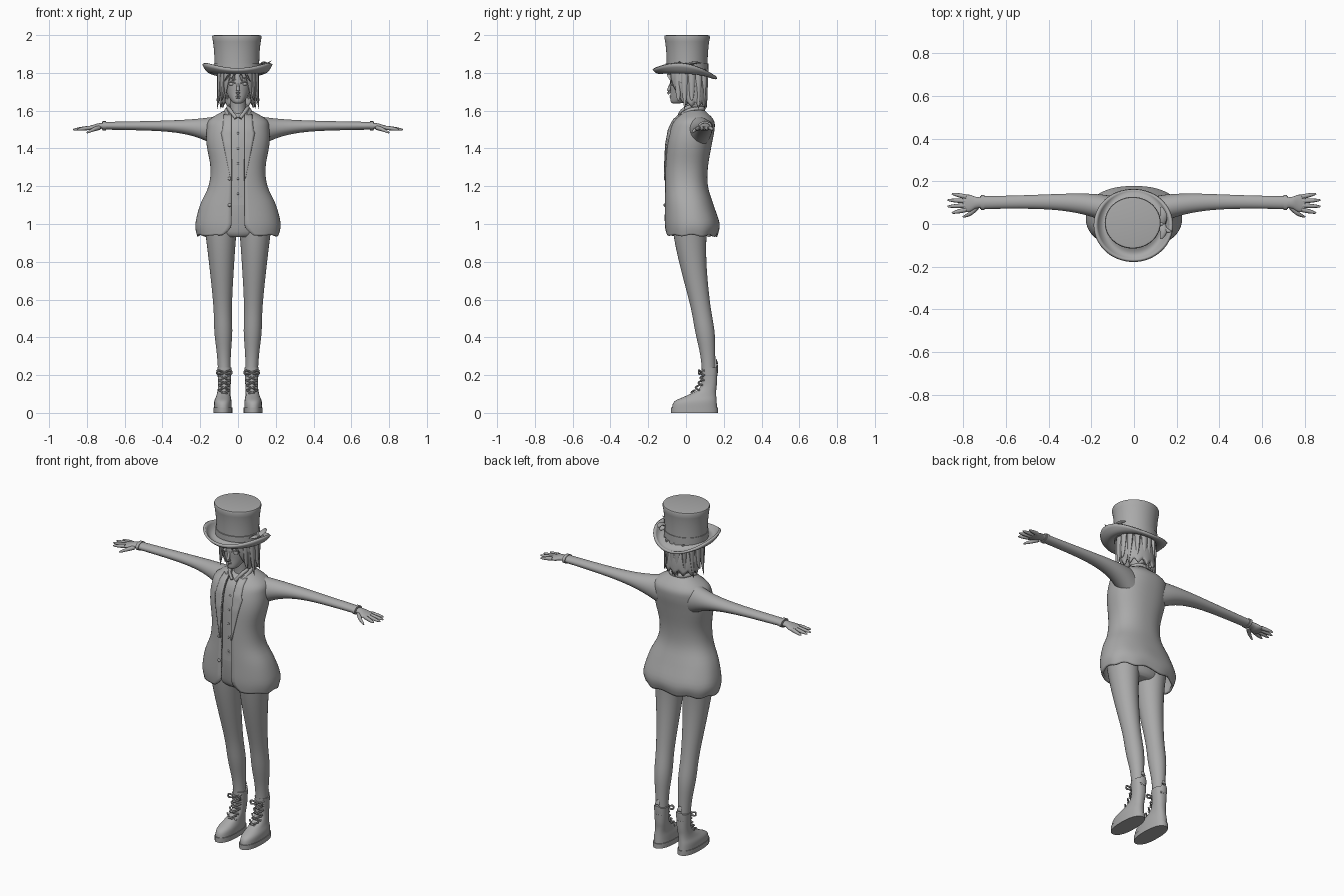
import bpy, bmesh
from math import sin, cos, pi, asin, exp, copysign
from mathutils import Vector

cube = bpy.data.objects.get("Cube")
if cube:
    bpy.data.objects.remove(cube)

grey = bpy.data.materials.new("plain_grey")
grey.use_nodes = True
grey.diffuse_color = (0.4, 0.4, 0.4, 1)
grey.node_tree.nodes["Principled BSDF"].inputs["Base Color"].default_value = grey.diffuse_color


def steps(count):
    return [k / count for k in range(count + 1)]


def spline(rows, t):
    """Catmull-Rom curve through the rows, t from start to end."""
    last = len(rows) - 1
    i = min(int(t * last), last - 1)
    f = t * last - i
    before, start, end, after = [rows[max(0, min(last, j))] for j in (i - 1, i, i + 1, i + 2)]
    return [b + f / 2 * (c - a + f * (2 * a - 5 * b + 4 * c - d + f * (3 * (b - c) + d - a)))
            for a, b, c, d in zip(before, start, end, after)]


def skin(name, rings, closed=True, caps=True, mirror=False, thickness=0):
    """Join point rings into a smooth object."""
    bm = bmesh.new()
    loops = [[bm.verts.new(point) for point in ring] for ring in rings]
    count = len(loops[0])
    for lower, upper in zip(loops, loops[1:]):
        for i in range(count if closed else count - 1):
            j = (i + 1) % count
            bm.faces.new((lower[i], lower[j], upper[j], upper[i]))
    if caps and closed:
        bm.faces.new(loops[0])
        bm.faces.new(loops[-1])
    bmesh.ops.recalc_face_normals(bm, faces=bm.faces)
    mesh = bpy.data.meshes.new(name)
    bm.to_mesh(mesh)
    bm.free()
    mesh.materials.append(grey)
    part = bpy.data.objects.new(name, mesh)
    bpy.context.collection.objects.link(part)
    if thickness:
        solid = part.modifiers.new("thickness", 'SOLIDIFY')
        solid.thickness, solid.offset = thickness, 0
    if mirror:
        part.modifiers.new("mirror", 'MIRROR').use_mirror_merge = False
    bpy.ops.object.select_all(action='DESELECT')
    part.select_set(True)
    bpy.context.view_layer.objects.active = part
    bpy.ops.object.shade_smooth_by_angle(angle=pi / 4)


def loft(name, rows, sideways=False, power=2, sides=32, sub=4, hem=None, opening=None, **options):
    """Rows hold station, centre u, centre v, radius u, radius v."""
    rings = []
    for t in steps((len(rows) - 1) * sub):
        station, u, v, ru, rv = spline(rows, t)
        gap = asin(min(1, opening(station) / ru) ** (power / 2)) if opening else 0
        ring = []
        for i in range(sides + 1 if opening else sides):
            a = gap + 2 * (pi - gap) * i / sides
            across, ahead = (copysign(abs(f) ** (2 / power), f) for f in (sin(a), cos(a)))
            x, y = u + ru * across, v - rv * ahead
            drop = hem(a) * max(0, 1 - 4 * t) if hem else 0
            ring.append((station, x, y) if sideways else (x, y, station + drop))
        rings.append(ring)
    skin(name, rings, closed=not opening, **options)


def tube(name, points, radius, taper=0, flat=1, sides=8, **options):
    """Strand through the points, thinning by the taper towards its end."""
    rings = []
    for t in steps((len(points) - 1) * 4):
        ahead = Vector(spline(points, min(1, t + .01)))
        back = Vector(spline(points, max(0, t - .01)))
        turn = (ahead - back).to_track_quat('Z', 'Y')
        r = radius * (1.01 - taper * t ** 2)
        angles = [2 * pi * i / sides for i in range(sides)]
        rings.append([Vector(spline(points, t)) + turn @ Vector((r * cos(a), flat * r * sin(a), 0))
                      for a in angles])
    skin(name, rings, **options)


def ball(name, x, y, z, width, depth, height, mirror=False):
    arcs = [(pi * t, .01 + sin(pi * t)) for t in steps(8)]
    loft(name, [(z - height * cos(a), x, y, width * s, depth * s) for a, s in arcs],
         sides=16, sub=1, mirror=mirror)


# Jacket: height, half width, front, back
BOXY = 2.3
coat = [(.94, .21, -.1, .16), (1, .22, -.107, .172), (1.1, .195, -.107, .14), (1.2, .15, -.107, .11),
        (1.3, .14, -.106, .11), (1.42, .16, -.1, .13), (1.5, .16, -.085, .145), (1.55, .145, -.06, .14),
        (1.6, .06, -.01, .09)]


def coat_row(z, width, front, back, inset=0):
    return z, 0, (front + back) / 2, width - inset, (back - front) / 2 - inset


def coat_gap(z):
    return .034 + .05 * max(0, (1 - z) / .06) ** 2


def coat_front(x, z):
    low, high = next((a, b) for a, b in zip(coat, coat[1:]) if z <= b[0])
    mix = Vector(low).lerp(Vector(high), (z - low[0]) / (high[0] - low[0]))
    _, _, middle, width, depth = coat_row(*mix)
    return middle - depth * max(0, 1 - (x / width) ** BOXY) ** (1 / BOXY)


loft("jacket", [coat_row(*row) for row in coat], power=BOXY, sides=56, opening=coat_gap,
     hem=lambda a: .007 * sin(9 * a) * sin(a / 2), thickness=.012)
loft("shirt", [coat_row(*row, inset=.018) for row in coat[2:]], power=BOXY)
lapel = []
for t in steps(24):
    z = 1.24 + .34 * t
    width = .005 + .07 * t if t < .75 else .07 - .03 * t
    edge = [coat_gap(z) + width * s for s in steps(4)]
    lapel.append([(x, coat_front(x, z) - .009, z) for x in edge])
skin("lapels", lapel, closed=False, mirror=True, thickness=.007)
tube("coat_collar", [(.05, -.03, 1.57), (.06, .02, 1.6), (.04, .08, 1.61), (0, .09, 1.61)], .013, mirror=True)
tube("shirt_collar", [(.01, -.04, 1.56), (.04, -.02, 1.6), (.05, .02, 1.62), (0, .08, 1.63)], .01, mirror=True)
for k in range(5):
    z = 1.16 + .08 * k
    ball("shirt_button", 0, coat_front(0, z) + .016, z, .006, .004, .006)
for z in (1.1, 1.24):
    ball("coat_button", -.045, coat_front(.045, z) - .008, z, .009, .006, .009)

# Sleeves narrow quickly from the shoulder, then slowly to the wrist
sleeve = []
for t in steps(24):
    rest = 1 - t
    flare = rest ** 5
    sleeve.append((.1 + .62 * t, .11 - .01 * t - .05 * flare, 1.52 - .035 * flare,
                   .03 + .04 * rest ** 3, .02 + .012 * rest + .055 * flare))
loft("sleeves", sleeve, sideways=True, sub=1, mirror=True)
loft("cuffs", [(x, .1, 1.52, .035, .024) for x in (.7, .717)], sideways=True, mirror=True)

# Hands
loft("palms", [(.7, .1, 1.52, .024, .015), (.74, .1, 1.518, .027, .015), (.77, .097, 1.51, .04, .014),
               (.8, .097, 1.507, .038, .009)], sideways=True, mirror=True)
for k in range(4):
    spread = k - 1.5
    tip = Vector((.875 - .01 * spread ** 2, .097 + .03 * spread, 1.5))
    base = Vector((.785, .097 + .02 * spread, 1.509))
    tube("finger", [base, base.lerp(tip, .6), tip], .011, taper=.7, mirror=True)
tube("thumbs", [(.735, .08, 1.51), (.765, .05, 1.5), (.8, .033, 1.483)], .012, taper=.7, mirror=True)

# Trousers: knees set back, calves bulging
loft("trouser_seat", [(.93, 0, .02, .1, .07), (.96, 0, .02, .16, .09), (1.06, 0, .015, .155, .1),
                      (1.15, 0, 0, .12, .09)])
leg = []
for t in steps(24):
    r = .033 + .054 * (1 - t) ** 1.6 + .007 * exp(-((t - .72) / .12) ** 2)
    leg.append((1 - .8 * t, .092 - .02 * t, .02 + .1 * t * t * (3 - 2 * t), r, r * 1.08))
loft("trouser_legs", leg, sub=1, mirror=True)

# Boots: long foot closing up into a shaft
loft("boots", [(.02, .08, .045, .047, .12), (.06, .08, .05, .046, .112), (.09, .077, .08, .038, .08),
               (.12, .074, .11, .034, .05), (.16, .072, .123, .034, .041), (.24, .072, .125, .038, .042)],
     power=BOXY, mirror=True)
loft("soles", [(z, .08, .045, .05, .124) for z in (0, .028)], power=BOXY, mirror=True)
tube("heel_tabs", [(.072, .16, .2), (.072, .165, .25), (.072, .16, .285)], .022, taper=.7, flat=.3, mirror=True)
for k in range(5):
    z, y = .095 + .026 * k, .08 - .05 * (1 - k / 4) ** 2
    for way in (-.03, .03):
        tube("boot_lace", [(.073 - way, y + .018, z), (.073, y - .002, z + .012), (.073 + way, y + .018, z + .026)],
             .005, sides=6, mirror=True)
for way in (-.035, .035):
    tube("lace_bow", [(.073, .08, .215), (.073 + way, .068, .225), (.073 + way, .07, .205), (.073, .08, .21)],
         .005, sides=6, mirror=True)

# Neck, head and face
loft("neck", [(1.53, 0, .045, .06, .055), (1.6, 0, .036, .042, .044), (1.7, 0, .03, .045, .05)])
face = [(1.638, -.052, .016), (1.65, -.042, .034), (1.7, -.01, .062), (1.76, 0, .073), (1.86, 0, .06)]
loft("head", [(z, 0, y, r, r * 1.16) for z, y, r in face])
tube("nose", [(0, -.084, 1.693), (0, -.092, 1.705), (0, -.078, 1.75)], .011, taper=.6)
for name, z, width in (("upper_lip", 1.677, .02), ("lower_lip", 1.669, .015)):
    tube(name, [(0, -.081, z), (width / 2, -.078, z), (width, -.07, z)], .006, taper=.8, mirror=True)
ball("eyes", .032, -.068, 1.741, .016, .012, .01, mirror=True)
for name, z in (("upper_lids", 1.745), ("brows", 1.763)):
    tube(name, [(.013, -.082, z), (.034, -.077, z + .009), (.056, -.06, z)], .004, taper=.6, mirror=True)
ball("ears", .075, .015, 1.725, .009, .016, .026, mirror=True)

# Hair: ragged shell, then pointed locks around it
shell = [(1.635 + .235 * t, 0, .04 * (1 - t) ** 2, .09 + .05 * t - .07 * t * t, .065 + .11 * t - .105 * t * t)
         for t in steps(12)]
loft("hair", shell, sides=64, sub=1, opening=lambda z: .075 - .05 * (z - 1.635) / .235,
     hem=lambda a: .03 * abs((a * 11 / pi) % 2 - 1) - .018, thickness=.01)
for k in range(6):
    a = .9 + .42 * k
    x, y = .1 * sin(a), .015 - .09 * cos(a)
    tip = 1.605 + .045 * ((k + 1) % 2)
    tube("hair_lock", [(x * .95, y, 1.82), (x, y, 1.75), (x * 1.05, y, 1.68), (x * 1.15, y, tip)],
         .02, taper=1, flat=.7, mirror=True)
for x in (-.05, -.02, .015, .045):
    tube("fringe_lock", [(x, -.08, 1.83), (x, -.09, 1.79), (x * 1.5, -.078, 1.752)], .015, taper=1, flat=.5)

# Hat: flared crown, curled brim, ribbon and side bow
flares = [(1.8 + .19 * t, .118 + .013 * t ** 3) for t in steps(8)] + [(1.998, .128), (2, .117)]
loft("hat_crown", [(z, -.006, .006, r, r - .01) for z, r in flares], sides=48, sub=1)
loft("hat_ribbon", [(z, -.005, .005, .123, .113) for z in (1.812, 1.85)], sides=48)
brim = []
for f in steps(8):
    ring = []
    for k in range(64):
        a = pi * k / 32
        y = -.005 - (.1 + .068 * f) * cos(a)
        curl = f * f * (.05 * sin(a) ** 2 - .025) + .01 * f ** 6 - .015 * sin(pi * f)
        ring.append(((.112 + .068 * f) * sin(a) - .003, y, 1.812 + curl - .14 * y * f))
    brim.append(ring)
skin("hat_brim", brim, caps=False, thickness=.013)
for name, y, z in (("front_bow_loop", -.07, 1.85), ("rear_bow_loop", .08, 1.853), ("bow_tail", .05, 1.825)):
    tube(name, [(.125, 0, 1.838), (.138, y / 2, z), (.125, y, z)], .02, taper=.8, flat=.45)
tube("bow_tip", [(.125, -.01, 1.84), (.155, -.03, 1.85), (.178, -.035, 1.865)], .012, taper=1, flat=.5)
ball("bow_knot", .128, 0, 1.838, .014, .014, .014)
